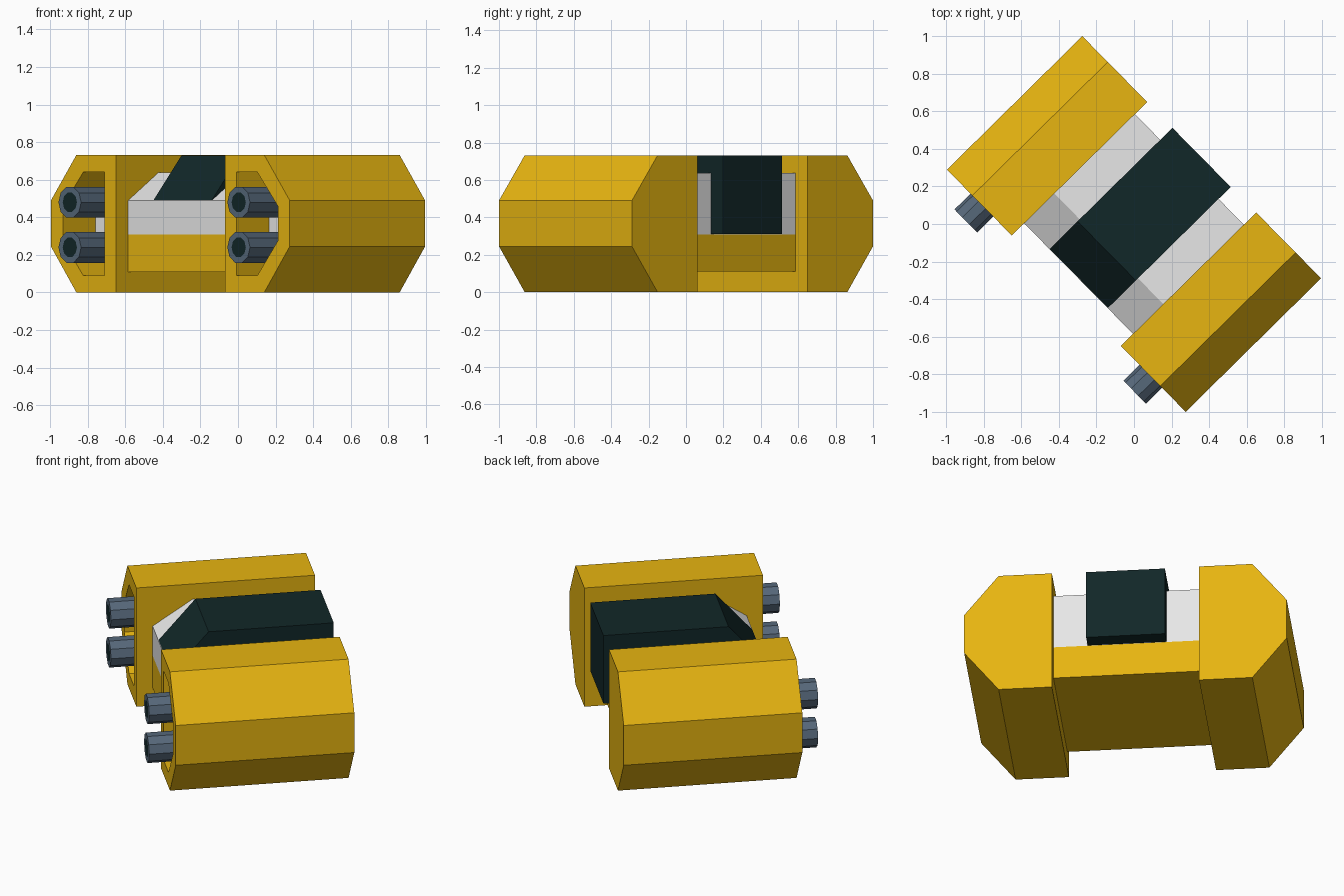
import bpy, bmesh, math

if "Cube" in bpy.data.objects:
    bpy.data.objects.remove(bpy.data.objects["Cube"])

TURN = math.radians(44.6)   # the whole model stands turned about z


def material(name, rgb):
    lin = [((c / 255 + 0.055) / 1.055) ** 2.4 if c > 10 else c / 255 / 12.92 for c in rgb]
    m = bpy.data.materials.new(name)
    m.diffuse_color = (*lin, 1)
    m.use_nodes = True
    m.node_tree.nodes["Principled BSDF"].inputs["Base Color"].default_value = m.diffuse_color
    return m


yellow = material("golden_yellow", (234, 183, 17))
grey = material("light_grey", (234, 234, 234))
teal = material("dark_teal", (17, 39, 40))
steel = material("blue_grey", (86, 104, 122))


def loft(name, rings, mats):
    """Skin rings of (x, profile of (y, z)); the last cap takes the last material."""
    bm = bmesh.new()
    loops = [[bm.verts.new((x, y, z)) for y, z in prof] for x, prof in rings]
    finish_rings(bm, loops, len(mats) - 1)
    return finish(name, bm, mats)


def finish_rings(bm, loops, cap_index):
    n = len(loops[0])
    for r, s in zip(loops, loops[1:]):
        for i in range(n):
            bm.faces.new((r[i], r[(i + 1) % n], s[(i + 1) % n], s[i]))
    bm.faces.new(loops[0])
    bm.faces.new(loops[-1]).material_index = cap_index


def side_prism(name, prof, half_width, mat):
    """Prism from an (x, z) side profile, spanning y = +-half_width."""
    bm = bmesh.new()
    loops = [[bm.verts.new((x, y, z)) for x, z in prof] for y in (-half_width, half_width)]
    finish_rings(bm, loops, 0)
    return finish(name, bm, [mat])


def finish(name, bm, mats):
    bmesh.ops.recalc_face_normals(bm, faces=bm.faces)
    me = bpy.data.meshes.new(name)
    bm.to_mesh(me)
    bm.free()
    for m in mats:
        me.materials.append(m)
    ob = bpy.data.objects.new(name, me)
    ob.rotation_euler.z = TURN
    bpy.context.collection.objects.link(ob)
    return ob


def circle(cy, cz, r, n=10):
    return [(cy + r * math.cos(math.tau * i / n), cz + r * math.sin(math.tau * i / n))
            for i in range(n)]


outer = [(.413, 0), (.712, 0), (.905, .245), (.905, .49), (.712, .732), (.413, .732)]
opening = [(.5, .09), (.66, .09), (.815, .275), (.815, .46), (.66, .64), (.5, .64)]

for side, label in ((-1, "right"), (1, "left")):
    shell, hole = ([(side * y, z) for y, z in p] for p in (outer, opening))
    # side pod with a recessed front and a grey back plate
    loft(label + "_pod", [(.506, shell), (-.506, shell), (-.506, hole), (-.26, hole)],
         [yellow, grey])
    # two barrels with dark muzzles
    for z, level in ((.24, "lower"), (.48, "upper")):
        tube, bore = circle(side * .64, z, .086), circle(side * .64, z, .054)
        loft(f"{label}_{level}_barrel", [(-.262, tube), (-.626, tube), (-.626, bore)],
             [steel, teal])

# yellow base, grey sloped body and dark canopy between the pods
side_prism("base", [(-.414, .11), (.414, .11), (.414, .308), (-.414, .308)], .42, yellow)
side_prism("body", [(-.414, .308), (.414, .308), (.414, .638), (-.188, .638), (-.414, .49)],
           .42, grey)
side_prism("canopy", [(-.412, .493), (-.3, .31), (.505, .31), (.505, .73), (-.204, .73)],
           .221, teal)
